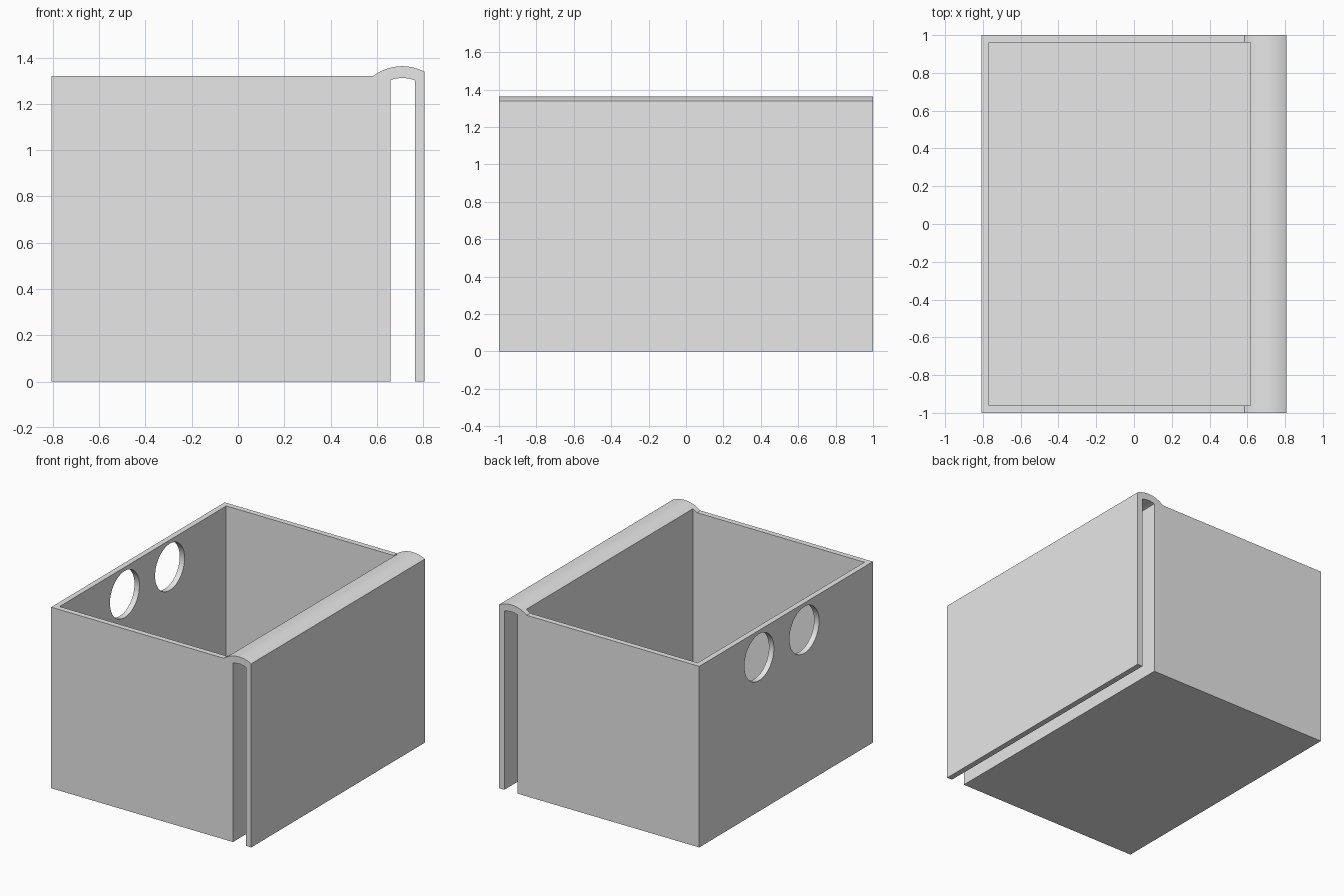
import bpy, bmesh, math
from mathutils import Matrix

old = bpy.data.objects.get("Cube")
if old:
    bpy.data.objects.remove(old, do_unlink=True)

HALF_X, HALF_Y, TOP, WALL = 0.807, 1.0, 1.32, 0.04
BIN_RIGHT, FLAP_IN = 0.66, 0.765          # gap between bin and hanging flap
ARC_X, ARC_Z, R_OUT, R_IN = 0.71, 1.157, 0.206, 0.155

grey = bpy.data.materials.new("light grey")
grey.use_nodes = True
colour = (0.8, 0.8, 0.8, 1)
grey.diffuse_color = colour
grey.node_tree.nodes["Principled BSDF"].inputs["Base Color"].default_value = colour


def add_object(name, bm):
    bmesh.ops.recalc_face_normals(bm, faces=bm.faces)
    mesh = bpy.data.meshes.new(name)
    bm.to_mesh(mesh)
    bm.free()
    mesh.materials.append(grey)
    obj = bpy.data.objects.new(name, mesh)
    bpy.context.collection.objects.link(obj)
    return obj


def arc(radius, x0, x1, steps):
    """Points on the hook arch from x0 to x1."""
    a0, a1 = (math.acos((x - ARC_X) / radius) for x in (x0, x1))
    angles = [a0 + (a1 - a0) * i / steps for i in range(steps + 1)]
    return [(ARC_X + radius * math.cos(a), ARC_Z + radius * math.sin(a)) for a in angles]


def cut(obj, cutter):
    mod = obj.modifiers.new("cut", 'BOOLEAN')
    mod.operation, mod.solver, mod.object = 'DIFFERENCE', 'EXACT', cutter
    bpy.context.view_layer.objects.active = obj
    bpy.ops.object.modifier_apply(modifier=mod.name)
    bpy.data.objects.remove(cutter, do_unlink=True)


# Bin, arch and hanging flap share one profile, extruded front to back
arch_start = ARC_X - math.sqrt(R_OUT ** 2 - (TOP - ARC_Z) ** 2)
profile = [(-HALF_X, 0), (BIN_RIGHT, 0)]
profile += arc(R_IN, BIN_RIGHT, FLAP_IN, 12)
profile += [(FLAP_IN, 0), (HALF_X, 0)]
profile += arc(R_OUT, HALF_X, arch_start, 24)
profile += [(-HALF_X, TOP)]
bm = bmesh.new()
face = bm.faces.new([bm.verts.new((x, -HALF_Y, z)) for x, z in profile])
ext = bmesh.ops.extrude_face_region(bm, geom=[face])
moved = [g for g in ext["geom"] if isinstance(g, bmesh.types.BMVert)]
bmesh.ops.translate(bm, verts=moved, vec=(0, 2 * HALF_Y, 0))
bin_body = add_object("hanging_bin", bm)

# Open cavity
x0, x1, z0, z1 = -HALF_X + WALL, BIN_RIGHT - 0.044, WALL, 1.6
bm = bmesh.new()
bmesh.ops.create_cube(bm, size=1, matrix=Matrix.Translation(((x0 + x1) / 2, 0, (z0 + z1) / 2))
                      @ Matrix.Diagonal((x1 - x0, 2 * (HALF_Y - WALL), z1 - z0, 1)))
cut(bin_body, add_object("cavity_cutter", bm))

# Two round finger holes in the outer side wall
for y in (-0.21, 0.31):
    bm = bmesh.new()
    bmesh.ops.create_cone(bm, cap_ends=True, segments=64, radius1=0.17, radius2=0.17, depth=0.2,
                          matrix=Matrix.Translation((-HALF_X, y, 1.123))
                          @ Matrix.Rotation(math.pi / 2, 4, 'Y'))
    cut(bin_body, add_object("hole_cutter", bm))

# Smooth the arch and hole rims, keep corners sharp
bpy.ops.object.select_all(action='DESELECT')
bin_body.select_set(True)
bpy.context.view_layer.objects.active = bin_body
bpy.ops.object.shade_smooth_by_angle(angle=math.radians(25))
